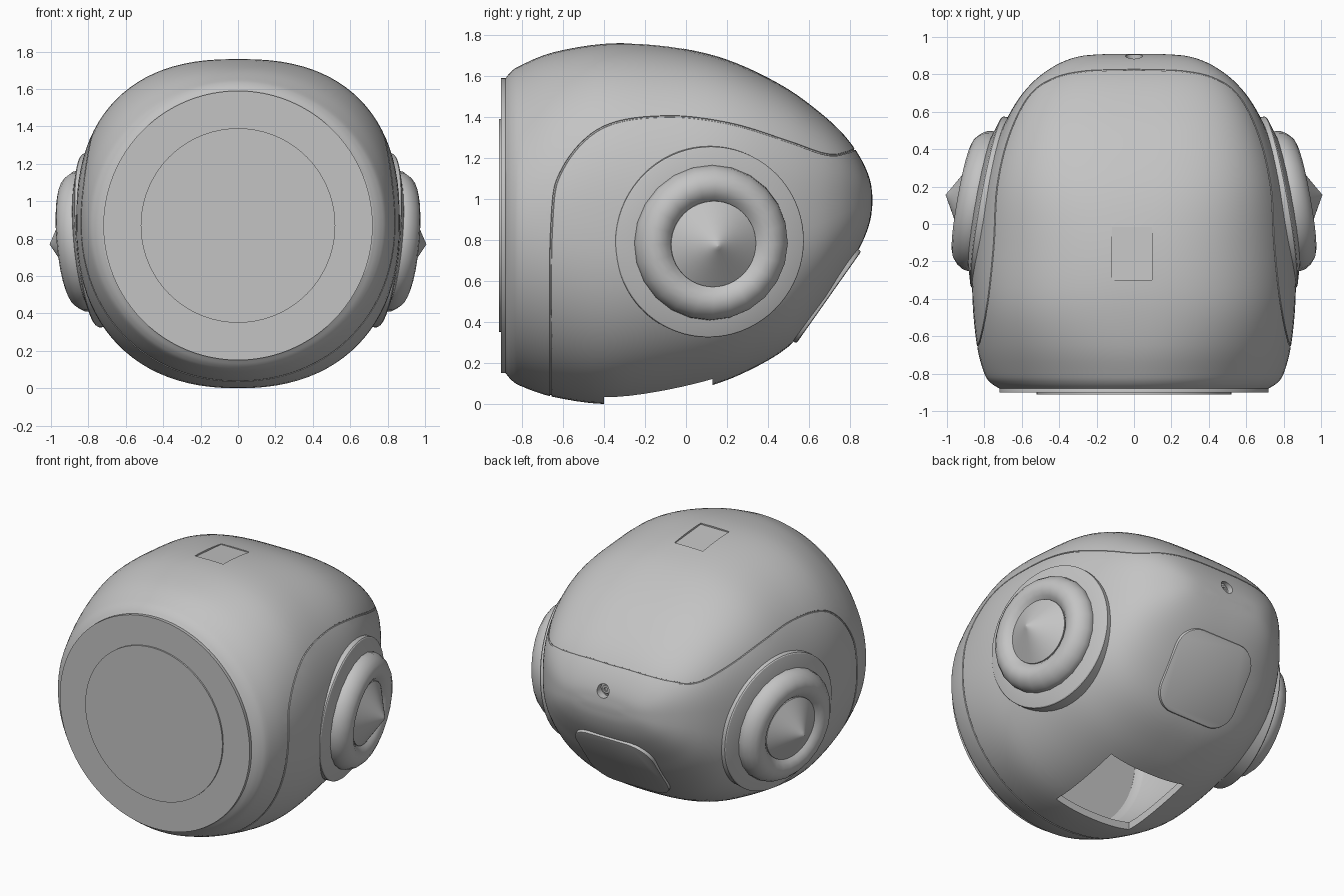
import bpy, bmesh
from math import sin, cos, pi, radians
from mathutils import Matrix, Vector

if "Cube" in bpy.data.objects:
    bpy.data.objects.remove(bpy.data.objects["Cube"])

grey = bpy.data.materials.new("plain_grey")
grey.use_nodes = True
grey.diffuse_color = (0.55, 0.55, 0.55, 1)
grey.node_tree.nodes["Principled BSDF"].inputs["Base Color"].default_value = (0.55, 0.55, 0.55, 1)


def make(name, bm, matrix=Matrix()):
    """Turn a bmesh into a grey object."""
    bmesh.ops.transform(bm, matrix=matrix, verts=bm.verts)
    bmesh.ops.recalc_face_normals(bm, faces=bm.faces)
    mesh = bpy.data.meshes.new(name)
    bm.to_mesh(mesh)
    bm.free()
    mesh.materials.append(grey)
    ob = bpy.data.objects.new(name, mesh)
    bpy.context.collection.objects.link(ob)
    return ob


def smooth(ob, angle=32):
    bpy.ops.object.select_all(action='DESELECT')
    ob.select_set(True)
    bpy.context.view_layer.objects.active = ob
    bpy.ops.object.shade_smooth_by_angle(angle=radians(angle))


def baked(ob):
    """Mesh of an object with its modifiers or bevel evaluated."""
    deps = bpy.context.evaluated_depsgraph_get()
    return bpy.data.meshes.new_from_object(ob.evaluated_get(deps))


def skin(rings):
    """Bridge equal closed rings of points and cap the ends."""
    bm = bmesh.new()
    loops = [[bm.verts.new(p) for p in ring] for ring in rings]
    n = len(loops[0])
    for a, b in zip(loops, loops[1:]):
        for i in range(n):
            bm.faces.new((a[i], a[(i + 1) % n], b[(i + 1) % n], b[i]))
    bm.faces.new(loops[0])
    bm.faces.new(loops[-1])
    return bm


def lathe(name, profile, segs, matrix):
    """Revolve (radius, height) points about local z."""
    rings = [[(r * cos(2 * pi * i / segs), r * sin(2 * pi * i / segs), h)
              for i in range(segs)] for r, h in profile]
    return make(name, skin(rings), matrix)


def box(name, size, matrix):
    bm = bmesh.new()
    bmesh.ops.create_cube(bm, size=1)
    bmesh.ops.scale(bm, vec=size, verts=bm.verts)
    return make(name, bm, matrix)


def spline(points, steps):
    """Catmull-Rom samples through tuples of any length."""
    pts = [tuple(2 * a - b for a, b in zip(points[0], points[1])), *points,
           tuple(2 * a - b for a, b in zip(points[-1], points[-2]))]
    out = []
    for p, q, r, s in zip(pts, pts[1:], pts[2:], pts[3:]):
        for k in range(steps):
            t = k / steps
            out.append(tuple(0.5 * (2 * b + (c - a) * t + (2 * a - 5 * b + 4 * c - d) * t * t
                                    + (3 * b - a - 3 * c + d) * t ** 3)
                             for a, b, c, d in zip(p, q, r, s)))
    return out + [points[-1]]


def ease(v, lo, hi):
    t = min(1, max(0, (v - lo) / (hi - lo)))
    return t * t * (3 - 2 * t)


# Head sections from front to back: y, top, bottom, half width
STATIONS = spline([
    (-0.88, 1.59, 0.15, 0.72), (-0.85, 1.625, 0.115, 0.765), (-0.8, 1.655, 0.085, 0.8),
    (-0.65, 1.715, 0.035, 0.84), (-0.4, 1.757, 0.0, 0.864), (-0.15, 1.752, 0.025, 0.86),
    (0.1, 1.71, 0.083, 0.832), (0.3, 1.64, 0.16, 0.785), (0.5, 1.535, 0.28, 0.71),
    (0.65, 1.425, 0.455, 0.63), (0.75, 1.335, 0.605, 0.55), (0.82, 1.25, 0.715, 0.465),
    (0.87, 1.165, 0.81, 0.375), (0.9, 1.085, 0.90, 0.27), (0.91, 1.01, 0.98, 0.12)], 4)


def point(station, t):
    """Point on a rounded section at angle t (0 is the +x side)."""
    y, top, low, w = station
    if sin(t) > 0:
        n = 2 + 0.45 * ease(y, -0.88, -0.4) + 0.6 * ease(y, -0.2, 0.6)
    else:
        n = 2 + 0.3 * ease(y, -0.88, -0.3) + 0.35 * ease(y, -0.1, 0.6)
    power = lambda v: (1 if v > 0 else -1) * abs(v) ** (2 / n)
    return Vector((w * power(cos(t)), y, (top + low) / 2 + (top - low) / 2 * power(sin(t))))


def station_at(y):
    for a, b in zip(STATIONS, STATIONS[1:]):
        if a[0] <= y <= b[0]:
            f = (y - a[0]) / (b[0] - a[0])
            return tuple(p + (q - p) * f for p, q in zip(a, b))


# Hollow head shell
SEGS = 96
head = make("head_shell", skin([[point(s, 2 * pi * i / SEGS) for i in range(SEGS)] for s in STATIONS]))
shell = head.modifiers.new("shell", 'SOLIDIFY')
shell.thickness = 0.05
shell.offset = -1

# Seam groove: y and section angle, bottom centre to rear top centre
half = [point(station_at(y), radians(a)) for y, a in spline([
    (-0.66, -90), (-0.66, -45), (-0.655, 0), (-0.6, 16), (-0.4, 28), (-0.1, 32), (0.2, 30),
    (0.5, 27), (0.7, 28), (0.78, 42), (0.815, 64), (0.825, 90)], 8)]
loop = half + [Vector((-p.x, p.y, p.z)) for p in half[-2:0:-1]]
curve = bpy.data.curves.new("seam_path", 'CURVE')
curve.dimensions = '3D'
curve.bevel_depth = 0.006
curve.bevel_resolution = 1
path = curve.splines.new('POLY')
path.points.add(len(loop) - 1)
for p, co in zip(path.points, loop):
    p.co = (*co, 1)
path.use_cyclic_u = True
seam_path = bpy.data.objects.new("seam_path", curve)
bpy.context.collection.objects.link(seam_path)
seam = bpy.data.objects.new("seam_cutter", baked(seam_path))
bpy.context.collection.objects.link(seam)

# Cutters: neck opening, top pocket, rear screw hole
BACK = Matrix.Rotation(radians(-90), 4, 'X')
cutters = [
    seam,
    box("neck_cutter", (0.59, 0.53, 0.5), Matrix.Translation((0, -0.135, 0.1))),
    box("pocket_cutter", (0.215, 0.285, 0.2),
        Matrix.Translation((-0.01, -0.15, 1.838)) @ Matrix.Rotation(-0.08, 4, 'X')),
    lathe("screw_cutter", [(0.045, 0.855), (0.045, 1.0)], 24, Matrix.Translation((0, 0, 1.09)) @ BACK)]
for c in cutters:
    c.hide_render = True
    cut = head.modifiers.new(c.name, 'BOOLEAN')
    cut.operation = 'DIFFERENCE'
    cut.solver = 'EXACT'
    cut.object = c
result = baked(head)
head.modifiers.clear()
head.data = result
for ob in cutters + [seam_path]:
    bpy.data.objects.remove(ob)
smooth(head)

# Screw sunk in the rear hole
smooth(lathe("rear_screw", [(0.028, 0.84), (0.028, 0.868), (0.014, 0.868), (0.014, 0.858)], 20,
             Matrix.Translation((0, 0, 1.09)) @ BACK))

# Flat face discs
FRONT = Matrix.Translation((0, 0, 0.87)) @ Matrix.Rotation(radians(90), 4, 'X')
smooth(lathe("face_disc", [(0.715, 0.87), (0.72, 0.88), (0.72, 0.902)], 96, FRONT))
smooth(lathe("face_inner_disc", [(0.52, 0.89), (0.52, 0.912)], 96, FRONT))

# Ear assemblies, tilted with the head sides and mirrored
tilt = Vector((1, 0.18, -0.09)).to_track_quat('Z', 'Y').to_matrix().to_4x4()
place = Matrix.Translation((0.78, 0.115, 0.79)) @ tilt
for side, flip in (("left", 1), ("right", -1)):
    m = Matrix.Diagonal((flip, 1, 1, 1)) @ place
    smooth(lathe(side + "_ear_plate", [(0.467, -0.09), (0.467, 0.0), (0.462, 0.006), (0.37, 0.035)], 72, m))
    smooth(lathe(side + "_ear_ring", [
        (0.372, 0.0), (0.38, 0.04), (0.375, 0.072), (0.355, 0.104), (0.328, 0.128), (0.295, 0.14),
        (0.262, 0.137), (0.233, 0.123), (0.21, 0.1)], 24, m), 45)
    cone = [(0.21 * k, 0.232 - 0.122 * k) for k in (1, 0.75, 0.5, 0.25, 0.1, 0.005)]
    smooth(lathe(side + "_ear_cone", [(0.21, 0.08)] + cone, 48, m))

# Rounded panel on the lower rear slope
bm = bmesh.new()
bmesh.ops.create_cube(bm, size=1)
bmesh.ops.scale(bm, vec=(0.59, 0.55, 0.08), verts=bm.verts)
upright = [e for e in bm.edges if abs(e.verts[0].co.z - e.verts[1].co.z) > 0.01]
bmesh.ops.bevel(bm, geom=upright, offset=0.15, segments=8, profile=0.5, affect='EDGES')
rim = [e for e in bm.edges if all(v.co.z > 0.03 for v in e.verts)]
bmesh.ops.bevel(bm, geom=rim, offset=0.01, segments=2, profile=0.5, affect='EDGES')
along, out = Vector((0, 0.576, 0.817)), Vector((0, 0.817, -0.576))
turn = Matrix((Vector((-1, 0, 0)), along, out)).transposed().to_4x4()
smooth(make("rear_panel", bm, Matrix.Translation(Vector((0, 0.697, 0.52)) - out * 0.04) @ turn))
